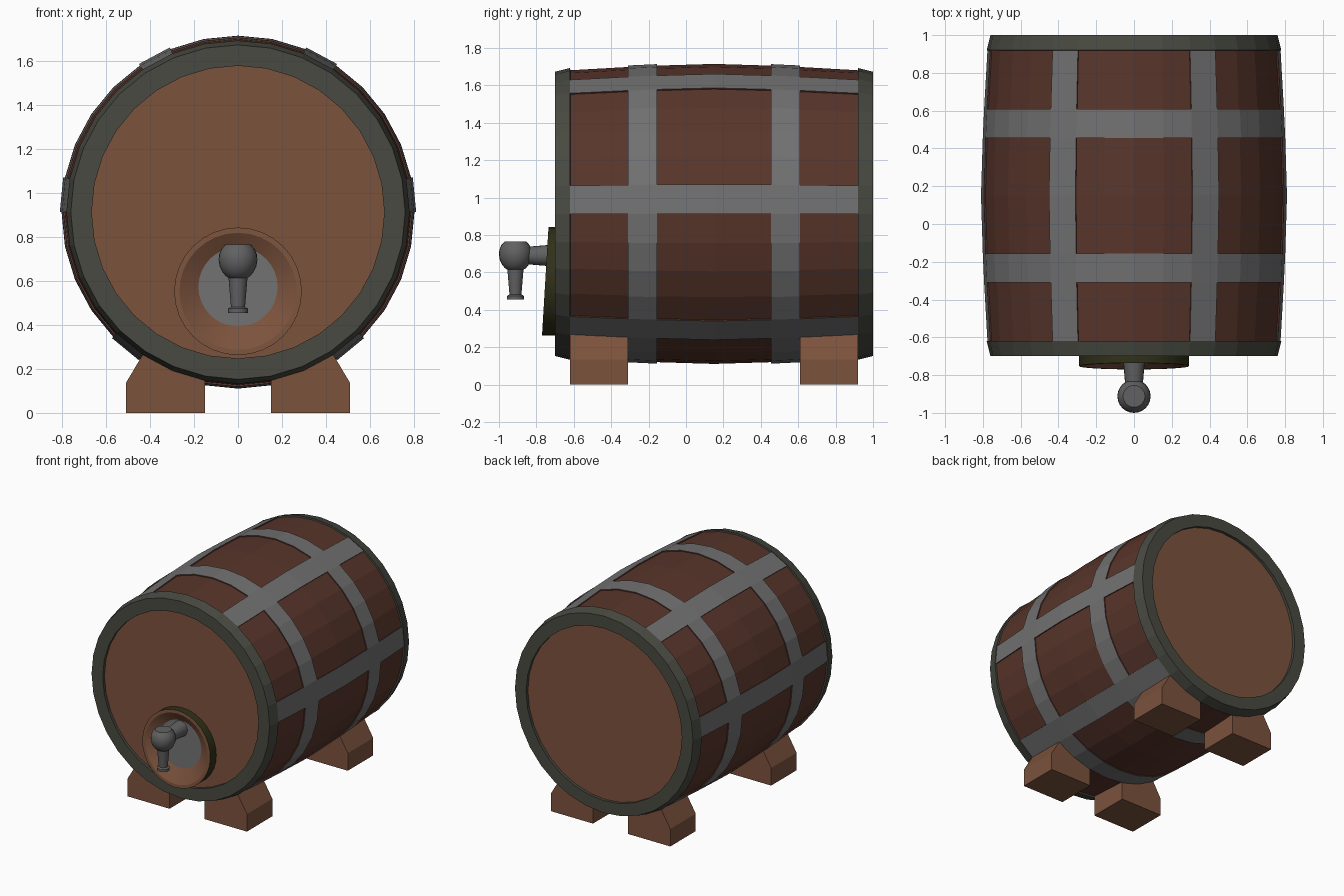
import bpy, bmesh, math
from mathutils import Vector

if "Cube" in bpy.data.objects:
    bpy.data.objects.remove(bpy.data.objects["Cube"])

CZ, CY, N = 0.9125, 0.15, 32   # barrel axis height, mid-length, sides


def mat(name, r, g, b):
    m = bpy.data.materials.new(name)
    m.diffuse_color = (r, g, b, 1)
    m.use_nodes = True
    m.node_tree.nodes["Principled BSDF"].inputs["Base Color"].default_value = m.diffuse_color
    return m


STAVE = mat("dark stave wood", .098, .036, .024)
WOOD = mat("warm wood", .2, .085, .046)
IRON = mat("grey iron", .165, .165, .165)
RIM = mat("green grey rim", .064, .068, .053)
OLIVE = mat("dark olive", .03, .03, .01)
TAP = mat("tap metal", .12, .12, .12)


def finish(name, bm, mats, smooth=None):
    bmesh.ops.recalc_face_normals(bm, faces=bm.faces[:])
    me = bpy.data.meshes.new(name)
    bm.to_mesh(me)
    bm.free()
    for m in mats:
        me.materials.append(m)
    ob = bpy.data.objects.new(name, me)
    bpy.context.collection.objects.link(ob)
    if smooth:
        bpy.context.view_layer.objects.active = ob
        ob.select_set(True)
        bpy.ops.object.shade_smooth_by_angle(angle=math.radians(smooth))
        ob.select_set(False)
    return ob


def loft(bm, rings, cap=False, closed=False):
    """Skin a list of vertex-position rings; returns faces per band."""
    vs = [[bm.verts.new(p) for p in r] for r in rings]
    n = len(vs[0])
    bands = []
    pairs = list(zip(vs, vs[1:]))
    if closed:
        pairs.append((vs[-1], vs[0]))
    for a, b in pairs:
        bands.append([bm.faces.new((a[i], a[(i + 1) % n], b[(i + 1) % n], b[i])) for i in range(n)])
    if cap:
        bands.append([bm.faces.new(vs[0]), bm.faces.new(vs[-1])])
    return bands


def ring_y(r, y, x=0, z=CZ, n=N, tilt=0, z0=0):
    out = []
    for i in range(n):
        a = 2 * math.pi * i / n
        pz = z + r * math.sin(a)
        out.append(Vector((x + r * math.cos(a), y + tilt * (pz - z0), pz)))
    return out


def ring_z(r, z, y, n=24):
    return [Vector((r * math.cos(2 * math.pi * i / n), y + r * math.sin(2 * math.pi * i / n), z)) for i in range(n)]


# Barrel body with raised iron hoops and lengthwise straps
ys = [-.64, -.31, -.155, .15, .455, .61, .94]
radius = lambda y: .802 - .034 * (abs(y - CY) / .77) ** 1.4
bm = bmesh.new()
bands = loft(bm, [ring_y(radius(y), y) for y in ys])
straps = {0, 5, 10, 15, 20, 27}
iron = [f for b, band in enumerate(bands) for i, f in enumerate(band) if b in (1, 4) or i in straps]
ext = bmesh.ops.extrude_face_region(bm, geom=iron)
bmesh.ops.delete(bm, geom=iron, context='FACES_ONLY')
for v in [g for g in ext['geom'] if isinstance(g, bmesh.types.BMVert)]:
    d = Vector((v.co.x, 0, v.co.z - CZ)).normalized()
    v.co += d * .008
for f in ext['geom']:
    if isinstance(f, bmesh.types.BMFace):
        f.material_index = 1
finish("barrel_body", bm, [STAVE, IRON])

# End rims and recessed heads
for name, s in (("front", -1), ("back", 1)):
    Y = lambda d: CY + s * d
    bm = bmesh.new()
    loft(bm, [ring_y(.665, Y(.82)), ring_y(.665, Y(.85)), ring_y(.76, Y(.85)),
              ring_y(.78, Y(.77)), ring_y(.74, Y(.765))], closed=True)
    finish(name + "_rim", bm, [RIM])
    bm = bmesh.new()
    bm.faces.new([bm.verts.new(p) for p in ring_y(.67, Y(.828))])
    if s < 0:
        for f in bm.faces:
            f.normal_update()
    finish(name + "_head", bm, [WOOD])

# Feet: chamfered blocks cradling the barrel
prof = [(.15, 0), (.51, 0), (.51, .135), (.43, .27), (.15, .17)]
for side, sx in (("right", 1), ("left", -1)):
    for end, y0, y1 in (("front", -.62, -.31), ("back", .61, .92)):
        bm = bmesh.new()
        loft(bm, [[Vector((sx * x, y, z)) for x, z in prof] for y in (y0, y1)], cap=True)
        finish(f"{end}_{side}_foot", bm, [WOOD])

# Tap plate: slightly tilted dish with olive side, wood funnel and iron centre
z0 = .5525
bm = bmesh.new()
b = loft(bm, [ring_y(.29, -.66, z=z0),
              ring_y(.29, -.7525, z=z0, tilt=.06, z0=z0),
              ring_y(.266, -.7525, z=z0, tilt=.06, z0=z0),
              ring_y(.18, -.705, z=.573, tilt=.03, z0=z0)], cap=True)
for f in b[0]:
    f.material_index = 1
b[3][1].material_index = 2
finish("tap_plate", bm, [WOOD, OLIVE, IRON], 20)

# Tap pipe
bm = bmesh.new()
loft(bm, [ring_y(.06, -.69, z=.69, n=20), ring_y(.045, -.87, z=.69, n=20)], cap=True)
finish("tap_pipe", bm, [TAP], 35)

# Tap ball with flat top, running down into the spout and its lip
TY = -.912
bm = bmesh.new()
shape = [(.058, .765), (.076, .745), (.086, .72), (.088, .695), (.084, .668), (.072, .642), (.056, .622),
         (.043, .614), (.032, .482), (.045, .474), (.045, .455)]
loft(bm, [ring_z(r, z, TY) for r, z in shape], cap=True)
finish("tap_spout", bm, [TAP], 35)
